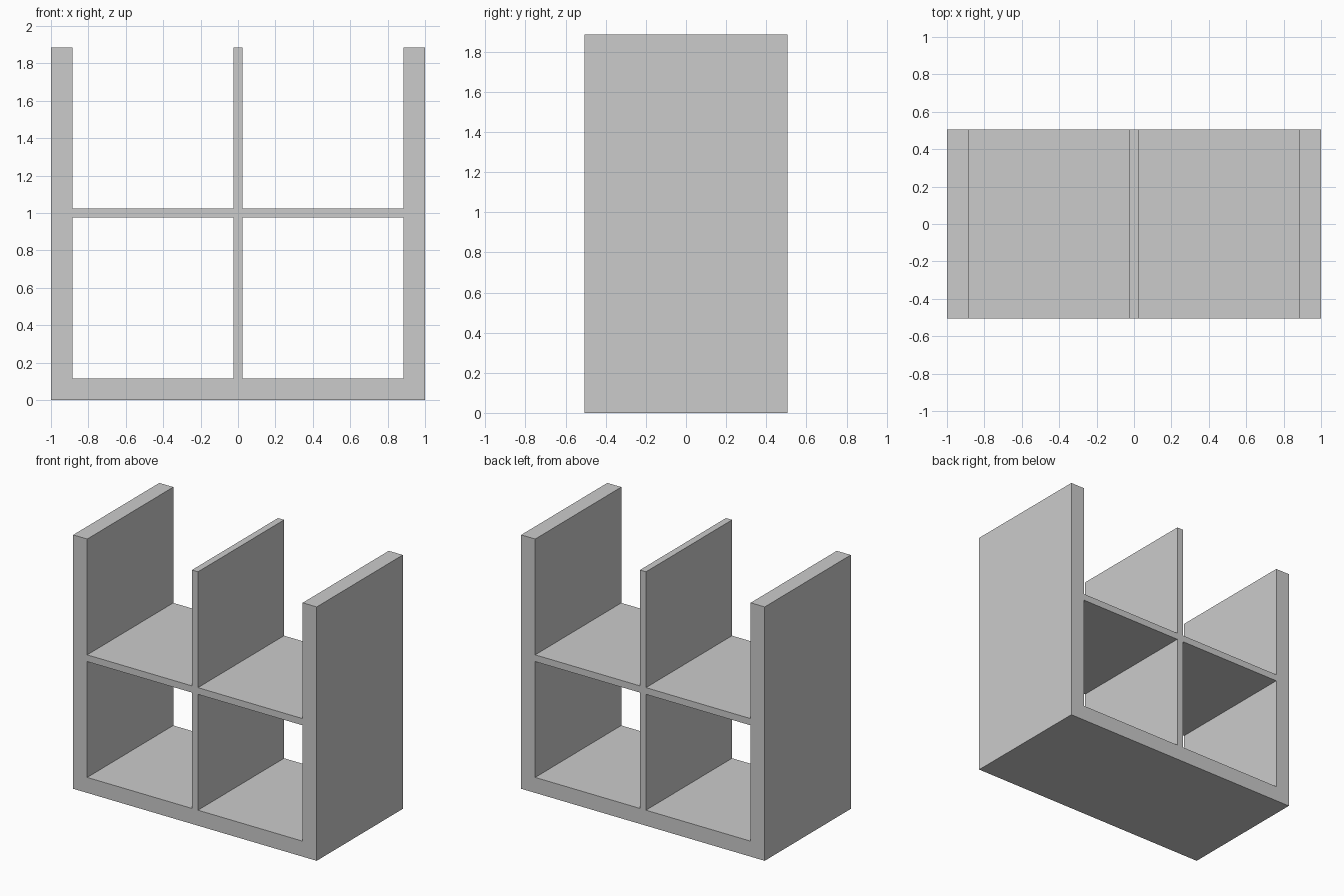
import bpy
import bmesh

if "Cube" in bpy.data.objects:
    bpy.data.objects.remove(bpy.data.objects["Cube"])

HALF_WIDTH, DEPTH = 1.0, 1.01
WALL, BOARD, CELL = 0.115, 0.05, 0.86

# Breakpoints across the width and up the height; solid strips are boards
xs = [-HALF_WIDTH, -HALF_WIDTH + WALL, -BOARD / 2,
      BOARD / 2, HALF_WIDTH - WALL, HALF_WIDTH]
zs = [0, WALL, WALL + CELL, WALL + CELL + BOARD, WALL + 2 * CELL + BOARD]
upright_columns = {0, 2, 4}   # left wall, divider, right wall
shelf_rows = {0, 2}           # floor, middle shelf

# Front profile: one welded sheet with the cells left open
bm = bmesh.new()
grid = [[bm.verts.new((x, -DEPTH / 2, z)) for x in xs] for z in zs]
for r in range(len(zs) - 1):
    for c in range(len(xs) - 1):
        if c in upright_columns or r in shelf_rows:
            bm.faces.new((grid[r][c], grid[r][c + 1],
                          grid[r + 1][c + 1], grid[r + 1][c]))

# Extrude the profile to the full depth, open front and back
result = bmesh.ops.extrude_face_region(bm, geom=bm.faces[:], use_keep_orig=True)
back = [g for g in result["geom"] if isinstance(g, bmesh.types.BMVert)]
bmesh.ops.translate(bm, verts=back, vec=(0, DEPTH, 0))
bmesh.ops.recalc_face_normals(bm, faces=bm.faces[:])

mesh = bpy.data.meshes.new("shelf_rack")
bm.to_mesh(mesh)
bm.free()
rack = bpy.data.objects.new("shelf_rack", mesh)
bpy.context.collection.objects.link(rack)
